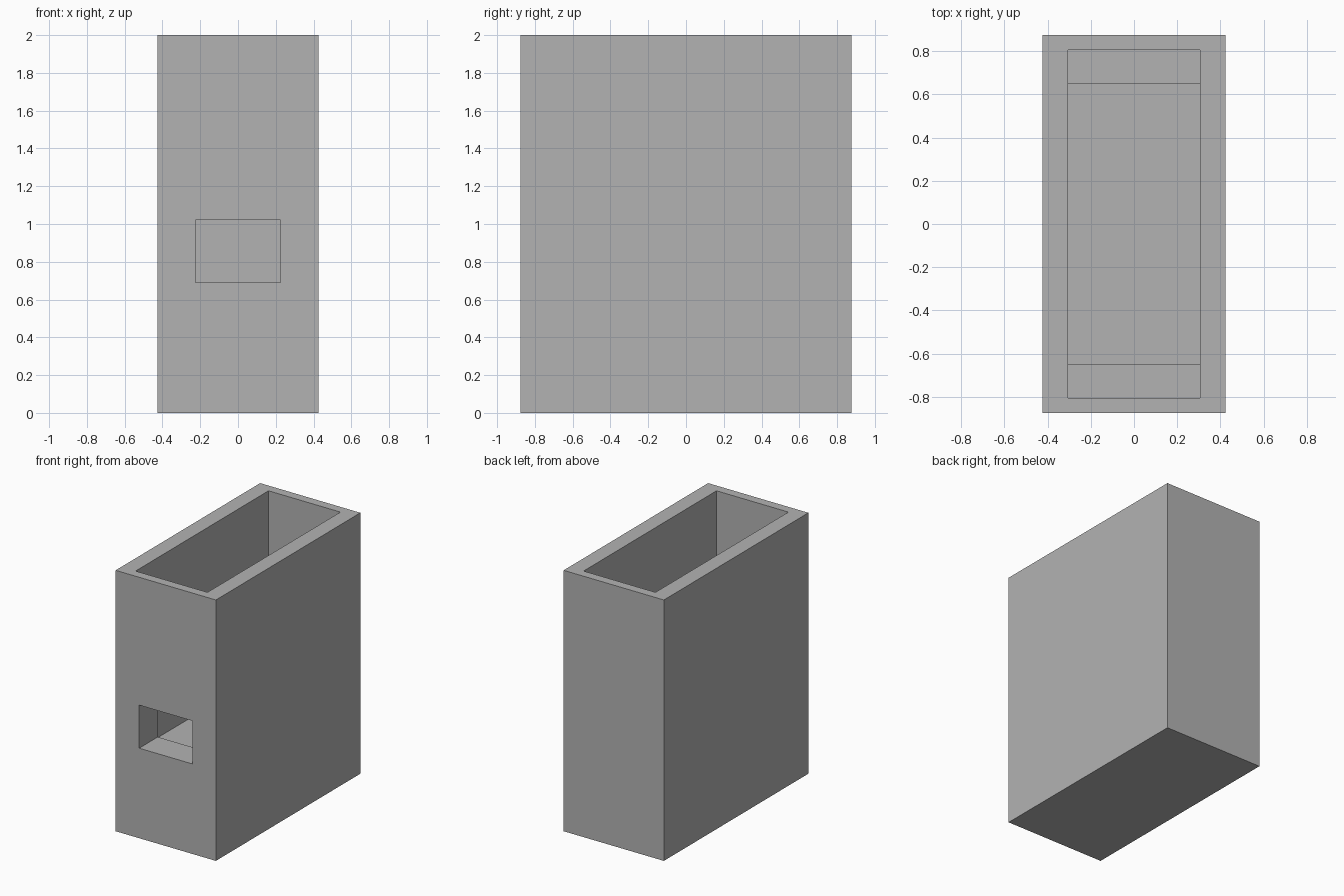
import bpy

if "Cube" in bpy.data.objects:
    bpy.data.objects.remove(bpy.data.objects["Cube"], do_unlink=True)


def box(name, half_x, y0, y1, z0, z1):
    """Box centred on x = 0 between the given y and z limits."""
    bpy.ops.mesh.primitive_cube_add(size=1, location=(0, (y0 + y1) / 2, (z0 + z1) / 2))
    obj = bpy.context.object
    obj.name = name
    obj.scale = (2 * half_x, y1 - y0, z1 - z0)
    bpy.ops.object.transform_apply(location=True, rotation=False, scale=True)
    return obj


def cut(body, cutter):
    """Subtract the cutter from the body and discard it."""
    cutter.hide_render = True
    mod = body.modifiers.new("cut", "BOOLEAN")
    mod.operation = "DIFFERENCE"
    mod.solver = "EXACT"
    mod.object = cutter
    bpy.context.view_layer.objects.active = body
    bpy.ops.object.modifier_apply(modifier=mod.name)
    bpy.data.objects.remove(cutter, do_unlink=True)


# Plain grey material
grey = bpy.data.materials.new("plain grey")
grey.use_nodes = True
color = (0.45, 0.45, 0.45, 1)
grey.diffuse_color = color
grey.node_tree.nodes["Principled BSDF"].inputs["Base Color"].default_value = color

# Solid outer block
depth, cavity_x, ledge_z = 0.875, 0.305, 1.2
body = box("holder_body", 0.425, -depth, depth, 0, 2)

# Wide upper cavity, ending on a ledge at the front and back
cut(body, box("upper_cavity", cavity_x, -0.805, 0.805, ledge_z, 2.2))

# Shorter lower cavity down to the floor
cut(body, box("lower_cavity", cavity_x, -0.65, 0.65, 0.62, ledge_z + 0.2))

# Window tunnel through the thick lower front wall
cut(body, box("front_window", 0.225, -depth - 0.2, -0.5, 0.69, 1.02))

body.data.materials.clear()
body.data.materials.append(grey)
for face in body.data.polygons:
    face.use_smooth = False
    face.material_index = 0
